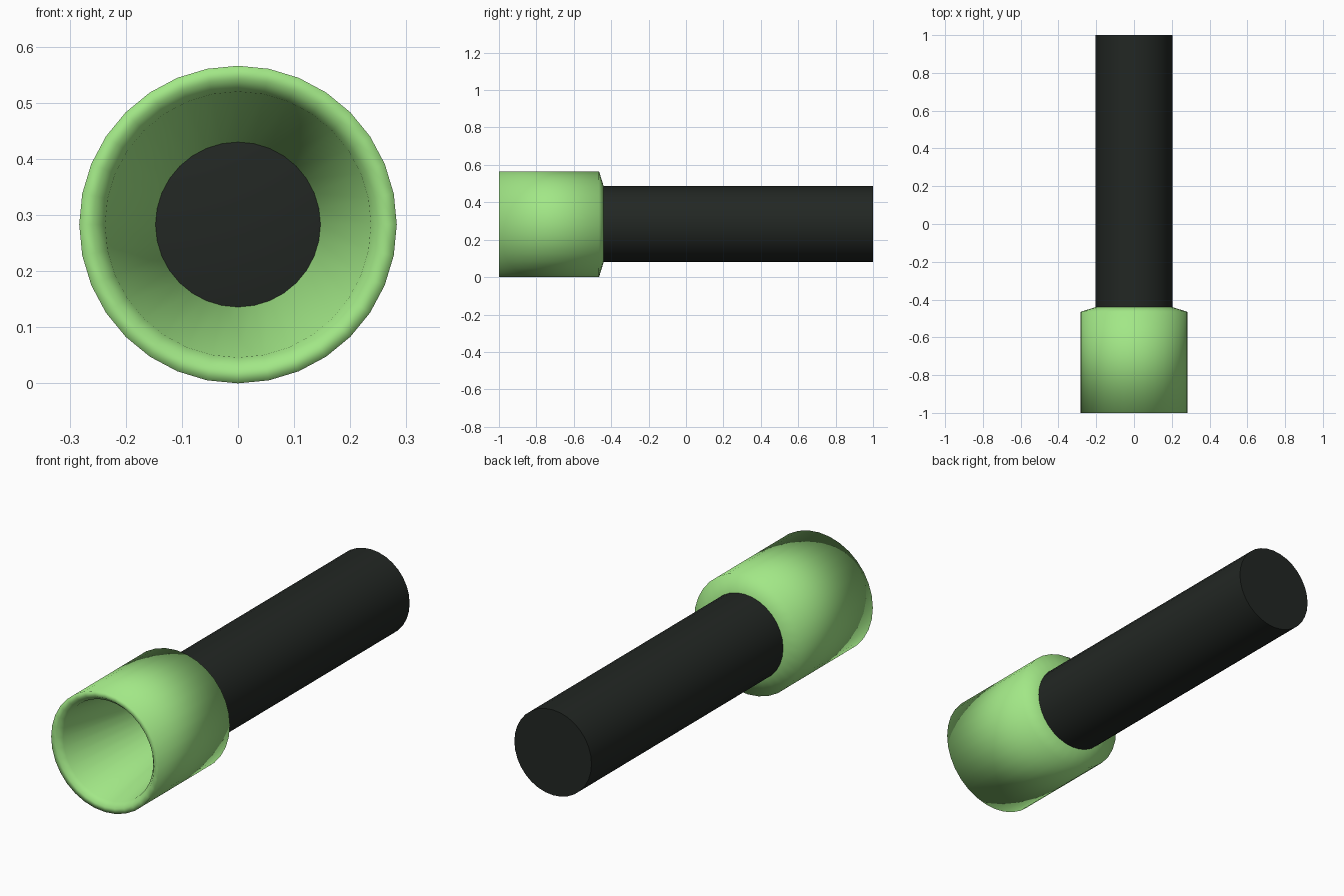
import bpy, bmesh, math

if "Cube" in bpy.data.objects:
    bpy.data.objects.remove(bpy.data.objects["Cube"])

SIDES = 32
CZ = 0.283


def material(name, rgb):
    m = bpy.data.materials.new(name)
    m.diffuse_color = (*rgb, 1)
    m.use_nodes = True
    m.node_tree.nodes["Principled BSDF"].inputs["Base Color"].default_value = m.diffuse_color
    return m


def lathe(name, profile, mat, angle):
    """Spin (radius, y) points about the long axis; radius 0 makes a pole."""
    bm = bmesh.new()
    rings = []
    for r, y in profile:
        if r == 0:
            rings.append([bm.verts.new((0, y, CZ))] * SIDES)
        else:
            rings.append([bm.verts.new((r * math.sin(2 * math.pi * i / SIDES), y,
                                        CZ + r * math.cos(2 * math.pi * i / SIDES)))
                          for i in range(SIDES)])
    for a, b in zip(rings, rings[1:]):
        for i in range(SIDES):
            j = (i + 1) % SIDES
            loop = list(dict.fromkeys((a[i], a[j], b[j], b[i])))
            bm.faces.new(loop)
    bmesh.ops.recalc_face_normals(bm, faces=bm.faces)
    me = bpy.data.meshes.new(name)
    bm.to_mesh(me)
    bm.free()
    ob = bpy.data.objects.new(name, me)
    bpy.context.collection.objects.link(ob)
    me.materials.append(mat)
    bpy.ops.object.select_all(action='DESELECT')
    ob.select_set(True)
    bpy.context.view_layer.objects.active = ob
    bpy.ops.object.shade_smooth_by_angle(angle=math.radians(angle))
    return ob


green = material("green", (0.36, 0.80, 0.24))
black = material("black", (0.016, 0.020, 0.017))

# Hollow head: tapered bowl, rolled rim, outer wall, rear chamfer
lathe("head", [(0.147, -0.46), (0.237, -0.975), (0.258, -1.0), (0.283, -1.0),
               (0.283, -0.465), (0.203, -0.44)], green, 100)

# Handle: bowl floor, hidden neck, shaft and end cap
lathe("handle", [(0, -0.455), (0.147, -0.46), (0.203, -0.44),
                 (0.203, 1.0), (0, 1.0)], black, 60)
